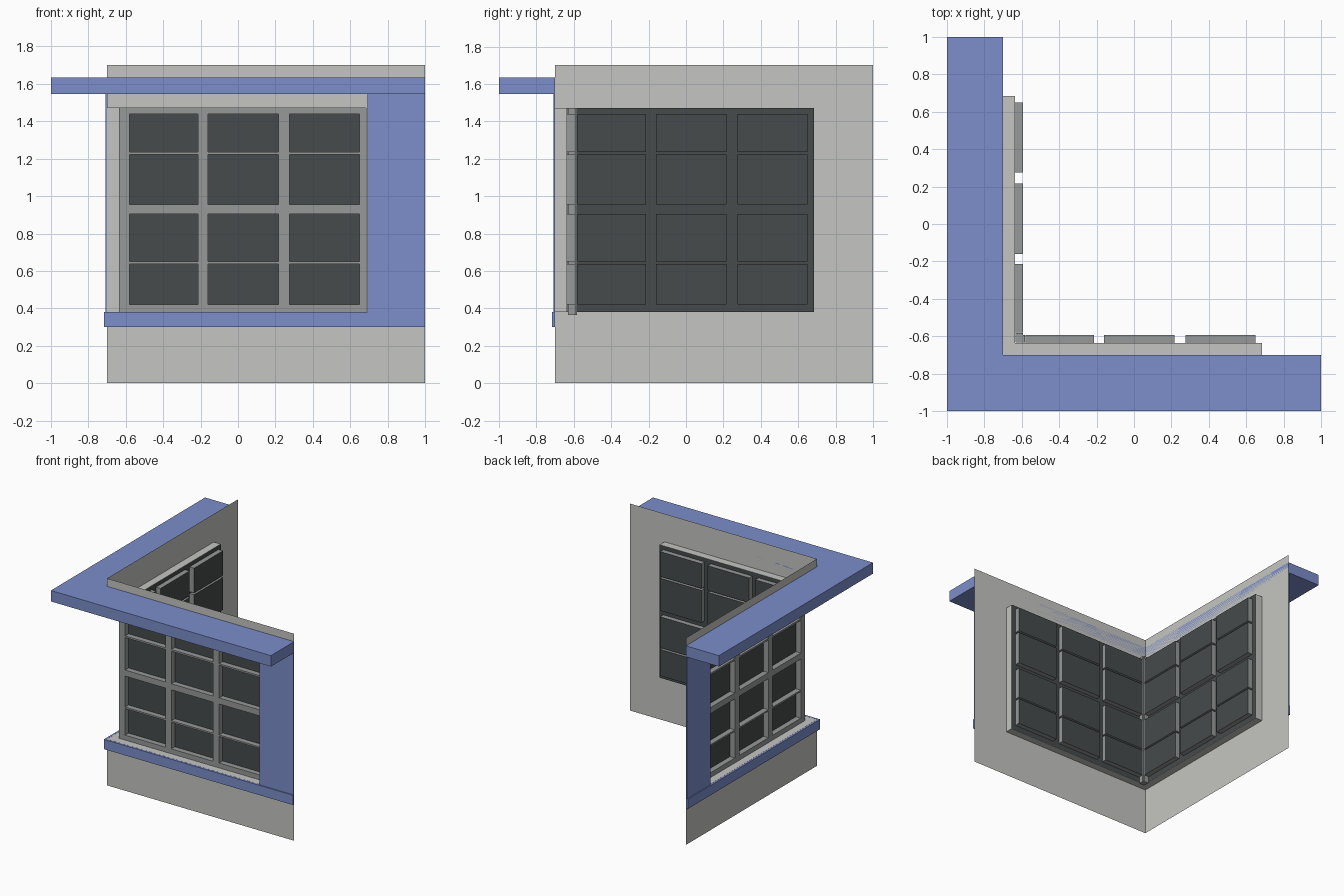
import bpy, bmesh
from itertools import product

if "Cube" in bpy.data.objects:
    bpy.data.objects.remove(bpy.data.objects["Cube"])


def material(name, rgb):
    m = bpy.data.materials.new(name)
    m.diffuse_color = (*rgb, 1)
    m.use_nodes = True
    m.node_tree.nodes["Principled BSDF"].inputs["Base Color"].default_value = m.diffuse_color
    return m


WALL = material("pale_plaster", (0.56, 0.56, 0.54))
BLUE = material("blue_trim", (0.20, 0.27, 0.60))
FRAME = material("grey_frame", (0.31, 0.32, 0.315))
GLASS = material("dark_glass", (0.062, 0.070, 0.070))


def add_block(bm, x0, x1, y0, y1, z0, z1, swap):
    """Box or flat sheet. x0=None gives a mitred end on the x=y corner line.
    swap exchanges x and y to make the matching part of the other wall."""
    mitre = x0 is None

    def vert(x, y, z):
        x = y if x is None else x
        return bm.verts.new((y, x, z) if swap else (x, y, z))

    xs = [x0, x1] if x0 != x1 else [x0]
    ys = [y0, y1] if y0 != y1 else [y0]
    zs = [z0, z1] if z0 != z1 else [z0]
    v = {(i, j, k): vert(xs[i], ys[j], zs[k])
         for i, j, k in product(range(len(xs)), range(len(ys)), range(len(zs)))}
    size = (len(xs), len(ys), len(zs))
    solid = 1 not in size
    faces = []
    for axis in range(3):
        if not solid and size[axis] != 1:
            continue
        a, b = [n for n in range(3) if n != axis]
        for side in range(size[axis]):
            if mitre and solid and axis == 0 and side == 0:
                continue
            loop = []
            for p, q in ((0, 0), (1, 0), (1, 1), (0, 1)):
                key = [0, 0, 0]
                key[axis], key[a], key[b] = side, p, q
                loop.append(v[tuple(key)])
            f = bm.faces.new(loop)
            # outward normals
            outward = (side == 1) != (axis == 1)
            if outward == swap:
                f.normal_flip()


def part(name, mat, blocks):
    bm = bmesh.new()
    for blk in blocks:
        for swap in (False, True):
            add_block(bm, *blk, swap)
    me = bpy.data.meshes.new(name)
    bm.to_mesh(me)
    bm.free()
    me.materials.append(mat)
    ob = bpy.data.objects.new(name, me)
    bpy.context.collection.objects.link(ob)
    return ob


W, F, G = -0.70, -0.637, -0.592      # wall, frame front and glass planes
SILL, HEAD, JAMB = 0.38, 1.47, 0.685

# Corner walls around the opening
part("walls", WALL, [
    (None, 1, W, W, 0, SILL),
    (None, 1, W, W, HEAD, 1.7),
    (JAMB, 1, W, W, SILL, HEAD)])

# Reveal: sill, head and jamb surfaces
part("window_reveal", WALL, [
    (None, JAMB, W, F, SILL, SILL),
    (None, JAMB, W, F, HEAD, HEAD),
    (JAMB, JAMB, W, F, SILL, HEAD)])

# Blue trim
part("cornice", BLUE, [(None, 1, -1, W, 1.545, 1.635)])
part("sill_band", BLUE, [(None, 1, -0.717, W - 0.001, 0.30, SILL)])
part("side_panel", BLUE, [(0.692, 1, -0.709, W - 0.001, SILL, 1.545)])

# Window grid: solid bars between the panes
panes_x = [(-0.58, -0.215), (-0.16, 0.217), (0.275, 0.65)]
panes_z = [(0.42, 0.638), (0.651, 0.905), (0.955, 1.222), (1.236, 1.44)]


def gaps(spans, lo, hi):
    edges = [lo] + [e for s in spans for e in s] + [hi]
    return list(zip(edges[::2], edges[1::2]))


def grid(y):
    """Flat bars: full-height uprights, and rails between them."""
    ups = gaps(panes_x, None, JAMB)
    return ([(a, b, y, y, SILL, HEAD) for a, b in ups] +
            [(a, b, y, y, c, d) for a, b in panes_x
             for c, d in gaps(panes_z, SILL, HEAD)])


part("window_frame", FRAME, grid(F))
part("window_frame_inside", GLASS, grid(F + 0.004))

# Pane rebates running back from the frame to the glass
rebates = []
for (a, b), (c, d) in product(panes_x, panes_z):
    rebates += [(x, x, F, G, c, d) for x in (a, b)]
    rebates += [(a, b, F, G, z, z) for z in (c, d)]
part("pane_rebates", FRAME, rebates)

# Recessed glass
part("glass_panes", GLASS, [(a, b, G, G, c, d)
                            for (a, b), (c, d) in product(panes_x, panes_z)])

# Corner post behind the frame
part("corner_post", FRAME, [(None, -0.583, F + 0.005, -0.592, 0.365, HEAD)])
